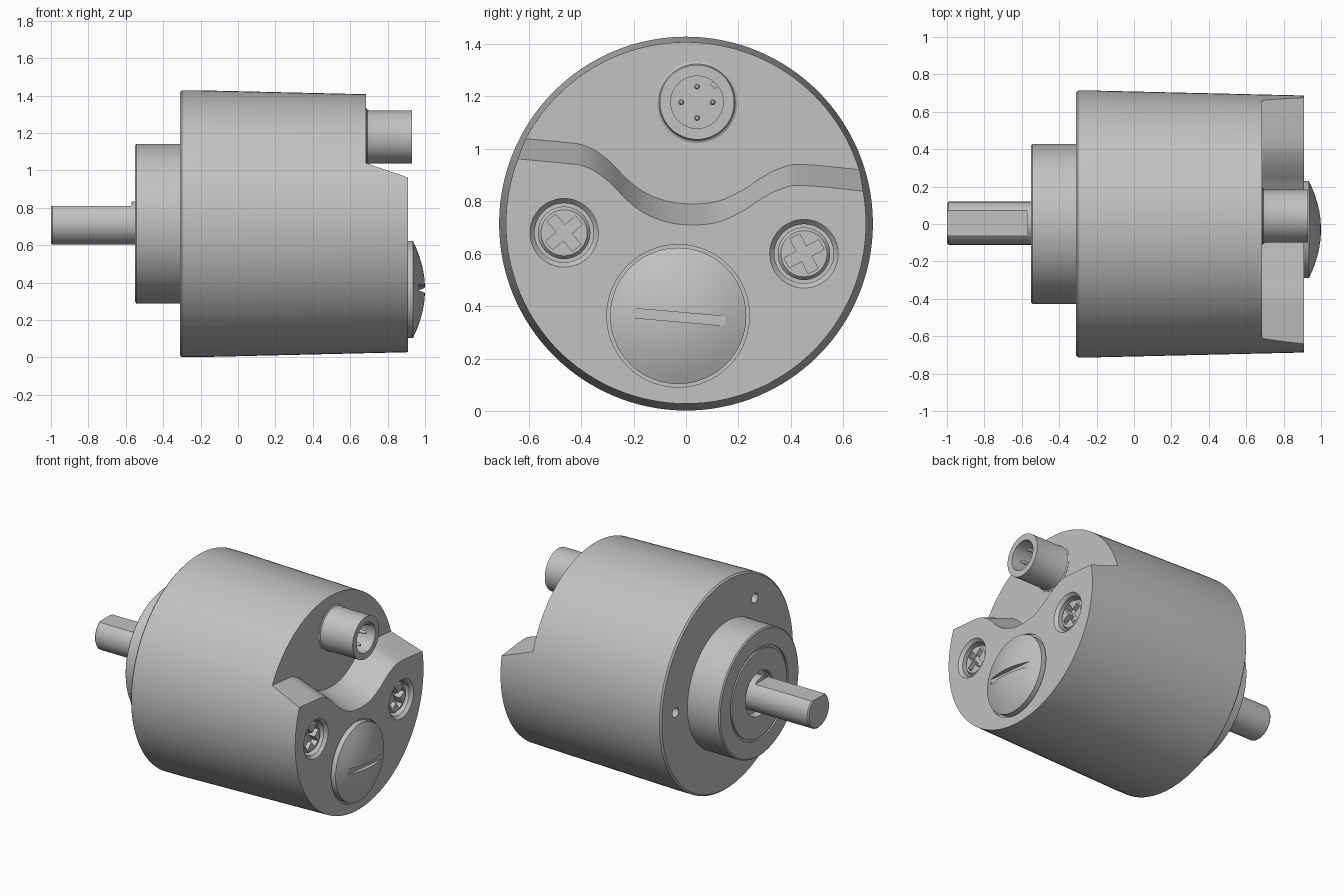
import bpy, bmesh
from math import sin, cos, pi, radians
from mathutils import Matrix, Vector

if "Cube" in bpy.data.objects:
    bpy.data.objects.remove(bpy.data.objects["Cube"], do_unlink=True)

AXIS_Z = 0.715
metal = bpy.data.materials.new("plain grey")
metal.use_nodes = True
GREY = (0.54, 0.54, 0.54, 1)
metal.diffuse_color = GREY
metal.node_tree.nodes["Principled BSDF"].inputs["Base Color"].default_value = GREY


def finish(name, bm):
    bmesh.ops.recalc_face_normals(bm, faces=bm.faces[:])
    mesh = bpy.data.meshes.new(name)
    bm.to_mesh(mesh)
    bm.free()
    mesh.materials.append(metal)
    obj = bpy.data.objects.new(name, mesh)
    bpy.context.collection.objects.link(obj)
    return obj


def lathe(name, profile, y=0, z=AXIS_Z, sides=64):
    """Solid turned about an axis along x; profile holds (x, radius)."""
    bm = bmesh.new()
    rings = [[bm.verts.new((x, y + r * cos(2 * pi * i / sides), z + r * sin(2 * pi * i / sides)))
              for i in range(sides)] for x, r in profile]
    for a, b in zip(rings, rings[1:]):
        for i in range(sides):
            j = (i + 1) % sides
            bm.faces.new((a[i], a[j], b[j], b[i]))
    bm.faces.new(rings[0])
    bm.faces.new(rings[-1])
    return finish(name, bm)


def box(name, centre, size, angle=0):
    bm = bmesh.new()
    turn = Matrix.Rotation(radians(angle), 4, 'X')
    bmesh.ops.create_cube(bm, size=1, matrix=Matrix.Translation(centre) @ turn @ Matrix.Diagonal((*size, 1)))
    return finish(name, bm)


def cut(obj, *cutters):
    bpy.context.view_layer.objects.active = obj
    for cutter in cutters:
        cutter.hide_render = True
        mod = obj.modifiers.new("cut", 'BOOLEAN')
        mod.operation = 'DIFFERENCE'
        mod.solver = 'EXACT'
        mod.object = cutter
        bpy.ops.object.modifier_apply(modifier=mod.name)
        bpy.data.objects.remove(cutter, do_unlink=True)


def smooth_path(points, steps=6):
    """Catmull-Rom curve through the inner points."""
    path = []
    for a, b, c, d in zip(points, points[1:], points[2:], points[3:]):
        a, b, c, d = map(Vector, (a, b, c, d))
        for k in range(steps):
            t = k / steps
            path.append(0.5 * (2 * b + (c - a) * t + (2 * a - 5 * b + 4 * c - d) * t * t
                               + (3 * b - a - 3 * c + d) * t ** 3))
    return path + [Vector(points[-2])]


# Tapered housing
housing = lathe("housing", [(-0.31, 0.702), (-0.3, 0.713), (-0.2, 0.713), (0.91, 0.687)], sides=128)

# Wavy step across the end of the housing, with a sloping wall
wave = smooth_path([(-1, 1.075), (-0.8, 1.055), (-0.48, 1.027), (-0.38, 1.01), (-0.3, 0.96), (-0.22, 0.88),
                    (-0.15, 0.83), (-0.06, 0.798), (0.04, 0.79), (0.13, 0.803), (0.22, 0.845),
                    (0.28, 0.885), (0.36, 0.926), (0.46, 0.94), (0.8, 0.905), (1, 0.885)])
bm = bmesh.new()
loops = []
for x, drop in ((0.685, 0), (1.0, 0.112)):
    outline = [(p.x, p.y - drop) for p in wave] + [(0.8, 1.7), (-0.8, 1.7)]
    loops.append([bm.verts.new((x, y, z)) for y, z in outline])
    bm.faces.new(loops[-1])
for i in range(len(loops[0])):
    a, b = loops
    bm.faces.new((a[i - 1], a[i], b[i], b[i - 1]))
cut(housing, finish("step_cutter", bm))

# Mounting holes around the shaft side
for angle in (122, 242, 2):
    a = radians(angle)
    cut(housing, lathe("hole_cutter", [(-0.4, 0.033), (-0.2, 0.033)],
                       0.555 * cos(a), AXIS_Z + 0.555 * sin(a), 24))

# Countersunk screws with cross recesses
for side, y, z, angle in (("right", -0.465, 0.68, 40), ("left", 0.45, 0.6, 28)):
    cut(housing, lathe("screw_hole_cutter", [(0.8, 0.113), (0.89, 0.113), (0.91, 0.131), (0.95, 0.131)], y, z, 48))
    screw = lathe("screw_" + side, [(0.79, 0.1), (0.865, 0.1), (0.88, 0.088)], y, z, 48)
    for turn in (0, 90):
        cut(screw, box("cross_cutter", (0.88, y, z), (0.09, 0.15, 0.042), angle + turn))

# Domed plug with a slot, seated in a shallow recess
PLUG_Y, PLUG_Z = -0.03, 0.363
cut(housing, lathe("plug_seat_cutter", [(0.895, 0.272), (0.95, 0.272)], PLUG_Y, PLUG_Z))
dome = [(1 - 0.065 * (r / 0.26) ** 2, r) for r in (0.26, 0.22, 0.18, 0.14, 0.1, 0.06, 0.02)]
plug = lathe("plug", [(0.885, 0.26)] + dome, PLUG_Y, PLUG_Z)
cut(plug, box("slot_cutter", (1.0, PLUG_Y, PLUG_Z - 0.004), (0.064, 0.36, 0.036), -5))

# Round connector socket with four pins and a key
CON_Y, CON_Z = 0.042, 1.178
socket = lathe("connector_socket", [(0.66, 0.155), (0.687, 0.155), (0.692, 0.146), (0.705, 0.142), (0.93, 0.142)],
               CON_Y, CON_Z)
cut(socket, lathe("socket_cutter", [(0.74, 0.1), (0.95, 0.1)], CON_Y, CON_Z))
for i in range(4):
    a = i * pi / 2
    lathe("connector_pin", [(0.73, 0.011), (0.88, 0.011), (0.89, 0.006)],
          CON_Y + 0.06 * cos(a), CON_Z + 0.06 * sin(a), 16)
box("connector_key", (0.815, CON_Y + 0.068, CON_Z + 0.068), (0.17, 0.025, 0.025), 45)

# Bearing collar with a shallow ringed face
collar = lathe("collar", [(-0.55, 0.418), (-0.543, 0.427), (-0.29, 0.427)], sides=96)
cut(collar, lathe("collar_bore_cutter", [(-0.6, 0.15), (-0.5, 0.15)]))
ring = lathe("ring_cutter", [(-0.6, 0.31), (-0.54, 0.31)])
cut(ring, lathe("ring_core", [(-0.7, 0.295), (-0.4, 0.295)]))
cut(collar, ring)

# Shaft with a flat along its top
shaft = lathe("shaft", [(-1, 0.107), (-0.992, 0.115), (-0.4, 0.115)], 0.004, AXIS_Z + 0.003)
cut(shaft, box("flat_cutter", (-0.82, 0, 0.91), (0.5, 0.4, 0.2)))

# Smooth curved surfaces, keep edges sharp
for obj in bpy.context.collection.objects:
    if obj.type == 'MESH' and metal.name in obj.data.materials:
        bpy.ops.object.select_all(action='DESELECT')
        obj.select_set(True)
        bpy.context.view_layer.objects.active = obj
        bpy.ops.object.shade_smooth_by_angle(angle=radians(25))
